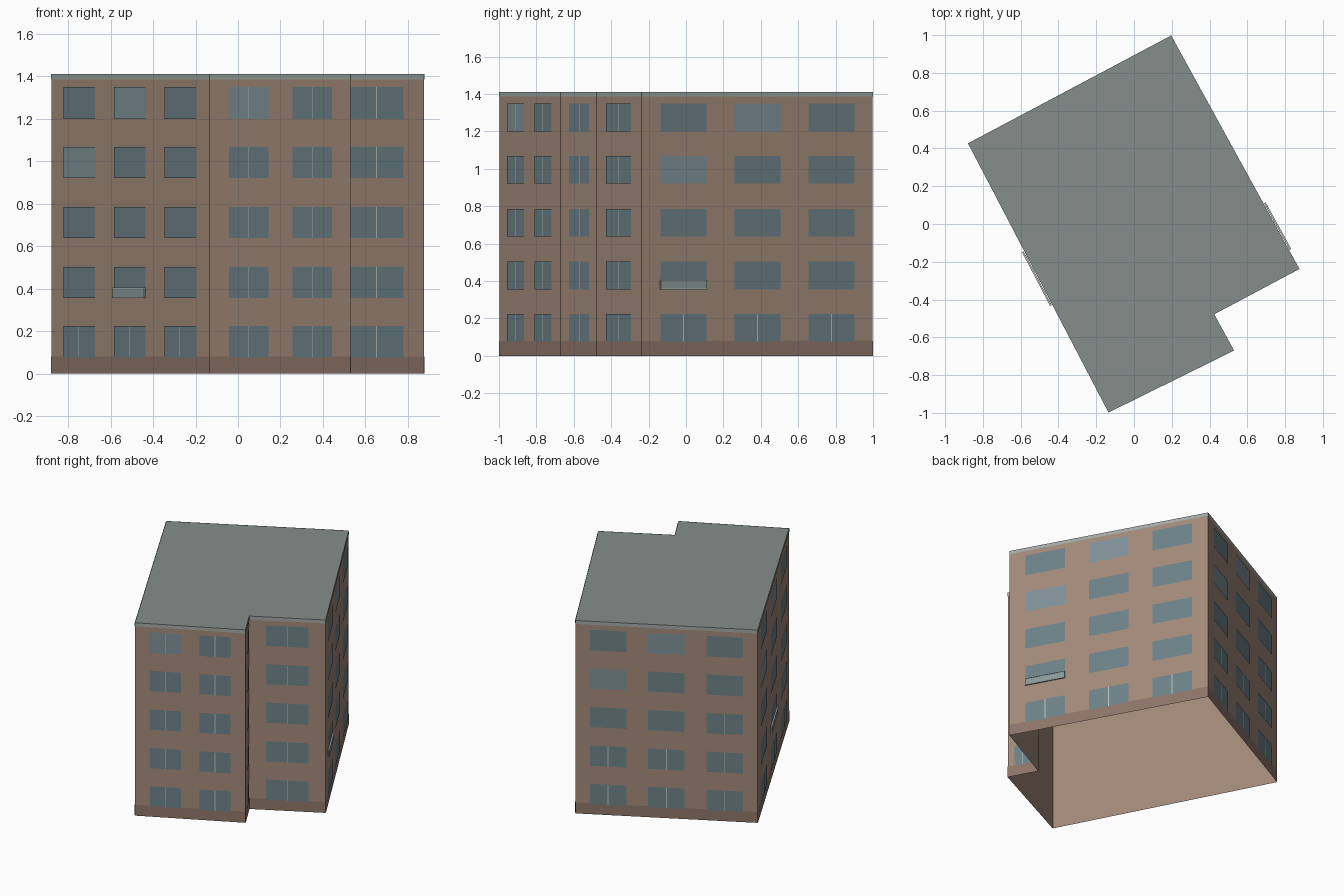
import bpy, bmesh
from mathutils import Vector

if "Cube" in bpy.data.objects:
    bpy.data.objects.remove(bpy.data.objects["Cube"])

H = 1.41
# footprint, counter-clockwise from the front corner
PTS = [Vector(p) for p in ((-0.135, -0.998), (0.53, -0.67), (0.425, -0.478),
                           (0.876, -0.238), (0.197, 0.998), (-0.879, 0.427))]
ROWS = [(0.075, 0.223), (0.355, 0.503), (0.638, 0.785), (0.92, 1.067), (1.2, 1.35)]
THREE = [(0.08, 0.28), (0.40, 0.60), (0.72, 0.92)]
TWO = [(0.135, 0.415), (0.585, 0.865)]
ONE = [(0.22, 0.78)]
BAYS = [TWO, ONE, ONE, THREE, THREE, THREE]
BACK, SIDES = 4, (3, 5)
BALCONIES = {(3, 0), (5, 1)}          # (wall, bay) on the second storey


def material(name, rgb):
    m = bpy.data.materials.new(name)
    m.diffuse_color = (*rgb, 1)
    m.use_nodes = True
    m.node_tree.nodes["Principled BSDF"].inputs["Base Color"].default_value = m.diffuse_color
    return m


def make(name, bm, mat):
    me = bpy.data.meshes.new(name)
    bm.to_mesh(me)
    bm.free()
    me.materials.append(mat)
    ob = bpy.data.objects.new(name, me)
    bpy.context.collection.objects.link(ob)
    return ob


def place(wall, u, z, off):
    """Point on a wall: u along it (0..1), height z, distance outwards."""
    p, q = PTS[wall], PTS[(wall + 1) % 6]
    d = (q - p).normalized()
    r = p.lerp(q, u) + Vector((d.y, -d.x)) * off
    return (r.x, r.y, z)


def panel(bm, wall, u0, u1, z0, z1, off):
    c = [(u0, z0), (u1, z0), (u1, z1), (u0, z1)]
    bm.faces.new([bm.verts.new(place(wall, u, z, off)) for u, z in c])


def block(bm, wall, u0, u1, z0, z1, o0, o1):
    v = [bm.verts.new(place(wall, u, z, o)) for z in (z0, z1)
         for u, o in ((u0, o1), (u1, o1), (u1, o0), (u0, o0))]
    for f in ((3, 2, 1, 0), (4, 5, 6, 7), (0, 1, 5, 4), (1, 2, 6, 5), (2, 3, 7, 6), (3, 0, 4, 7)):
        bm.faces.new([v[i] for i in f])


def has_mullion(wall, row, bay):
    if wall in SIDES:
        return row == 0
    if wall == BACK:
        return row < 2 or (row == 2 and bay == 2)
    return True


def is_light(wall, row, bay):
    n = len(BAYS[wall])
    return (n == 3 and (row, bay) in ((4, 1), (3, 0))) or (n == 2 and (row, bay) == (4, 0))


brick = material("brick", (0.36, 0.25, 0.19))
plinth = material("plinth", (0.27, 0.18, 0.14))
roof_grey = material("roof_grey", (0.24, 0.27, 0.26))
trim = material("trim", (0.36, 0.40, 0.38))
glass = material("glass", (0.15, 0.22, 0.245))
glass_light = material("glass_light", (0.21, 0.28, 0.31))
frame = material("frame", (0.5, 0.53, 0.5))
rail_mat = material("balcony_panel", (0.25, 0.32, 0.32))

# walls (open underneath), base band and roof-edge band
for name, z0, z1, off, mat in (("walls", 0, H, 0, brick),
                               ("base_band", 0, 0.08, 0.002, plinth),
                               ("roof_edge", 1.385, H, 0.002, trim)):
    bm = bmesh.new()
    for w in range(6):
        panel(bm, w, 0, 1, z0, z1, off)
    bmesh.ops.remove_doubles(bm, verts=bm.verts, dist=0.0005)
    make(name, bm, mat)

# flat roof
bm = bmesh.new()
bm.faces.new([bm.verts.new((p.x, p.y, H)) for p in PTS])
make("roof", bm, roof_grey)

# windows and their centre bars
panes, light, bars = bmesh.new(), bmesh.new(), bmesh.new()
for w in range(6):
    length = (PTS[(w + 1) % 6] - PTS[w]).length
    for r, (z0, z1) in enumerate(ROWS):
        for b, (u0, u1) in enumerate(BAYS[w]):
            panel(light if is_light(w, r, b) else panes, w, u0, u1, z0, z1, 0.004)
            if has_mullion(w, r, b):
                m, h = (u0 + u1) / 2, 0.0025 / length
                panel(bars, w, m - h, m + h, z0, z1, 0.006)
make("window_panes", panes, glass)
make("light_window_panes", light, glass_light)
make("window_bars", bars, frame)

# shallow balconies: panel with a rail above and a sill below
fronts, rails = bmesh.new(), bmesh.new()
for w, b in BALCONIES:
    u0, u1 = BAYS[w][b]
    z = ROWS[1][0]
    block(fronts, w, u0, u1, z + 0.004, z + 0.046, 0.003, 0.011)
    for s in (z, z + 0.046):
        block(rails, w, u0, u1, s, s + 0.004, 0.003, 0.013)
make("balcony_fronts", fronts, rail_mat)
make("balcony_rails", rails, frame)
